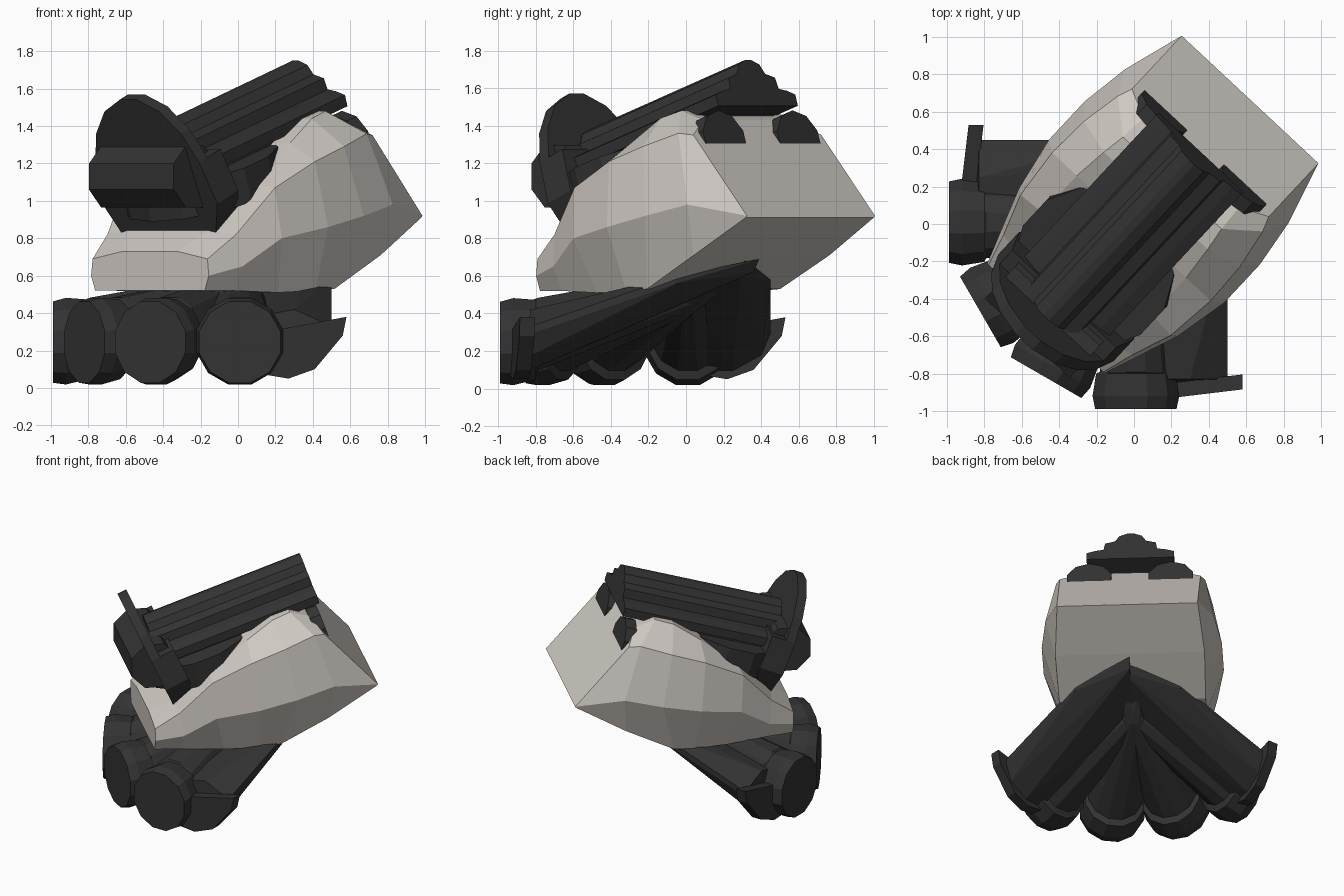
import bpy, bmesh, math
from mathutils import Matrix, Vector

if "Cube" in bpy.data.objects:
    bpy.data.objects.remove(bpy.data.objects["Cube"])


def material(name, rgb):
    m = bpy.data.materials.new(name)
    m.diffuse_color = (*rgb, 1)
    m.use_nodes = True
    m.node_tree.nodes["Principled BSDF"].inputs["Base Color"].default_value = m.diffuse_color
    return m


SHELL = material("warm light grey", (0.62, 0.58, 0.54))
DARK = material("charcoal", (0.033, 0.033, 0.033))

# Upper assembly frame: local X = sideways, local Y = towards the tail
TURN = Matrix.Rotation(math.radians(-43), 4, 'Z')
SWAP = Matrix(((0, 1, 0, 0), (1, 0, 0, -.05), (0, 0, 1, 0), (0, 0, 0, 1)))
ONE = Matrix.Identity(4)


def finish(name, bm, mat, xf=ONE):
    bmesh.ops.transform(bm, matrix=xf, verts=bm.verts)
    bmesh.ops.recalc_face_normals(bm, faces=bm.faces)
    me = bpy.data.meshes.new(name)
    bm.to_mesh(me)
    bm.free()
    me.materials.append(mat)
    ob = bpy.data.objects.new(name, me)
    bpy.context.collection.objects.link(ob)
    return ob


def loft(name, rings, mat, xf=ONE):
    bm = bmesh.new()
    rows = [[bm.verts.new(p) for p in r] for r in rings]
    n = len(rows[0])
    for a, b in zip(rows, rows[1:]):
        for i in range(n):
            j = (i + 1) % n
            bm.faces.new((a[i], a[j], b[j], b[i]))
    bm.faces.new(rows[0])
    bm.faces.new(rows[-1])
    return finish(name, bm, mat, xf)


def hull(name, pts, mat, xf=ONE):
    bm = bmesh.new()
    for p in pts:
        bm.verts.new(p)
    bmesh.ops.convex_hull(bm, input=bm.verts)
    bmesh.ops.delete(bm, geom=[v for v in bm.verts if not v.link_faces], context='VERTS')
    return finish(name, bm, mat, xf)


def mirrored(half):
    return half + [(-x, y, z) for x, y, z in reversed(half)]


def circle(c, side, up, r, n):
    c, side, up = Vector(c), Vector(side), Vector(up)
    return [c + side * r * math.cos(t) + up * r * math.sin(t)
            for t in (2 * math.pi * (i + 0.5) / n for i in range(n))]


# Faceted shell: half sections (side, along, height), bottom to top
sections = [
    [(.40, -.69, .52), (.43, -.69, .60), (.42, -.69, .69), (.20, -.69, .73)],
    [(.43, -.50, .52), (.50, -.50, .65), (.47, -.52, .82), (.30, -.55, .84)],
    [(.48, -.20, .51), (.58, -.28, .80), (.55, -.30, 1.07), (.40, -.29, 1.09)],
    [(.52, .05, .52), (.64, .02, .86), (.58, -.02, 1.21), (.40, -.02, 1.31)],
    [(.52, .20, .53), (.64, .30, .92), (.57, .22, 1.29), (.38, .17, 1.44)],
    [(.53, .55, .71), (.60, .57, .98), (.53, .44, 1.36), (.36, .30, 1.48)],
    [(.50, .90, .91), (.50, .91, .92), (.50, .52, 1.35), (.35, .45, 1.43)],
]
loft("body_shell", [mirrored(s) for s in sections], SHELL, TURN)

# Sloping stepped barrel on top, with a narrower base
SLOPE = 0.326
BARREL = [(.31, .05), (.31, .11), (.25, .13), (.19, .14), (.18, .20),
          (.11, .22), (.08, .27), (.02, .295)]
BASE = [(.27, -.10), (.27, .08)]


def slope_ring(profile, u, lean):
    return mirrored([(x, u - h * lean, 1.28 + SLOPE * u + h) for x, h in profile])


loft("top_barrel", [slope_ring(BARREL, u, .3) for u in (-.60, .54)], DARK, TURN)
loft("barrel_base", [slope_ring(BASE, u, .3) for u in (-.55, .40)], DARK, TURN)

# Turntable under the barrel
axis_up = Vector((0, -.31, .95))
along = Vector((0, .95, .31))
loft("barrel_turntable", [circle(Vector((0, -.29, 1.12)) + axis_up * h, (1, 0, 0), along, .44, 14)
                          for h in (-.1, .09)], DARK, TURN)

# Two round nozzles poking through the tail slope
for side, label in ((-1, "left"), (1, "right")):
    base = Vector((side * .29, .48, 1.30))
    rings = [circle(base + along * d, (1, 0, 0), axis_up, r, 10)
             for d, r in ((-.25, .12), (0, .12), (0, .165), (.08, .165))]
    loft(label + "_tail_nozzle", rings, DARK, TURN)

# Leaning front shield, rounded at the top
lean = math.radians(24)
sh_up = Vector((0, -math.sin(lean), math.cos(lean)))
sh_back = Vector((0, math.cos(lean), math.sin(lean)))
outline = [(.34, 0), (.42, .18), (.38, .42), (.31, .59), (.20, .72), (.06, .79)]
half = [Vector((w, -.54, .82)) + sh_up * s for w, s in outline]
ring = half + [Vector((-p.x, p.y, p.z)) for p in reversed(half)]
loft("front_shield", [ring, [p + sh_back * .07 for p in ring]], DARK, TURN)

# Block behind the shield
block = half[:3] + [Vector((-p.x, p.y, p.z)) for p in reversed(half[:3])]
loft("shield_block", [[p + sh_back * d for p in block] for d in (.03, .18)], DARK, TURN)

# Crosswise roll in front of the shield
loft("front_roll", [circle((x, -.67, 1.13), (0, 1, 0), (0, 0, 1), .18, 8)
                    for x in (-.31, .31)], DARK, TURN)

# Fan of four sloping pipes with round end caps, the inner two slightly shorter
for i, deg in enumerate((0, 30, 60, 90)):
    a = math.radians(deg)
    out = Vector((-math.sin(a), -math.cos(a), 0))
    side = Vector((math.cos(a), -math.sin(a), 0))
    hub = Vector((.01, .01, 0)) - out * (.04 if i in (1, 2) else 0)
    stations = ((-.15, .56, .05), (.0, .52, .11), (.80, .29, .20), (.81, .26, .22),
                (.93, .25, .24), (1.0, .245, .225))
    rings = [circle(hub + out * d + Vector((0, 0, z)), side, (0, 0, 1), r, 12)
             for d, z, r in stations]
    loft("fan_pipe_%d" % (i + 1), rings, DARK)

# Outer troughs running up to a common peak, each with a curved end lip
trough = [(.50, -.83, .29), (.45, -.84, .17), (.30, -.85, .09), (.14, -.85, .10),
          (.10, -.83, .38), (.30, -.83, .42), (.50, -.83, .33), (.50, -.05, .60),
          (.50, -.05, .56), (.37, .39, .69), (.34, .36, .62), (.05, .05, .48)]
lip = [(.58, .38), (.56, .28), (.41, .10), (.27, .05), (.15, .07), (.15, .30), (.45, .30)]
for label, xf in (("right", ONE), ("left", SWAP)):
    hull(label + "_outer_trough", trough, DARK, xf)
    hull(label + "_trough_lip",
         [(x, y + .12 * (x - .2), z) for x, z in lip for y in (-.93, -.85)], DARK, xf)
